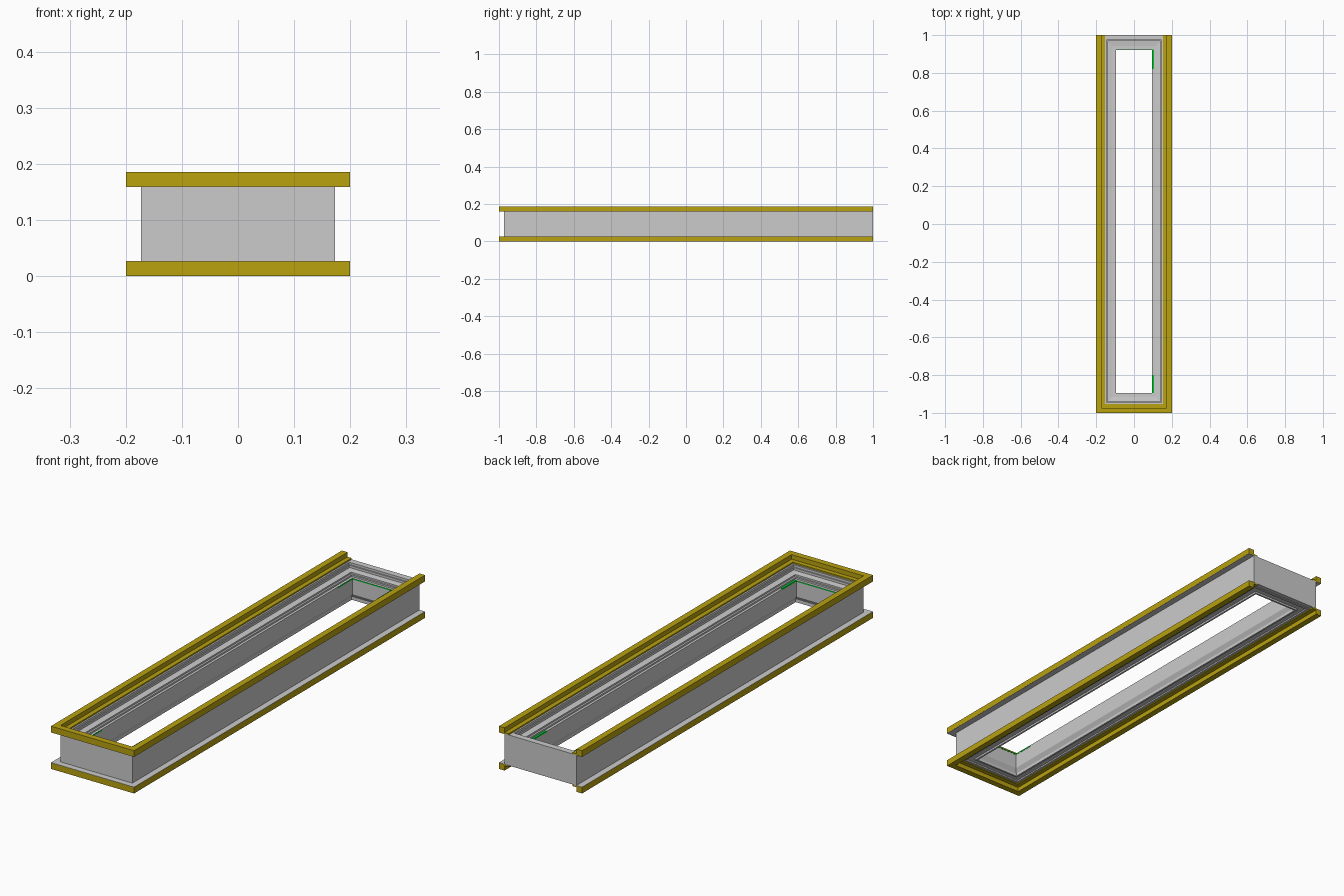
import bpy, bmesh

if "Cube" in bpy.data.objects:
    bpy.data.objects.remove(bpy.data.objects["Cube"])

X, Y0, Y1 = 0.173, -0.973, 1.0   # outer faces of the frame walls
H = 0.186


def material(name, rgb):
    m = bpy.data.materials.new(name)
    m.diffuse_color = (*rgb, 1)
    m.use_nodes = True
    m.node_tree.nodes["Principled BSDF"].inputs["Base Color"].default_value = m.diffuse_color
    return m


YELLOW = material("yellow", (0.48, 0.36, 0.005))
GREEN = material("green", (0.0, 0.6, 0.03))


def sweep(name, profile, closed, mat=None):
    """Run a (inset, z) profile round the frame: full ring, or U open at the back."""
    bm = bmesh.new()
    n = len(profile)
    rows = [[] for _ in range(4)]
    for d, z in profile:
        back = Y1 - d if closed else Y1
        pts = [(-X + d, back), (-X + d, Y0 + d), (X - d, Y0 + d), (X - d, back)]
        for row, (x, y) in zip(rows, pts):
            row.append(bm.verts.new((x, y, z)))
    for i in range(4 if closed else 3):
        a, b = rows[i], rows[(i + 1) % 4]
        for j in range(n):
            k = (j + 1) % n
            bm.faces.new((a[j], b[j], b[k], a[k]))
    if not closed:
        bm.faces.new(rows[0])
        bm.faces.new(rows[3])
    bmesh.ops.recalc_face_normals(bm, faces=bm.faces)
    me = bpy.data.meshes.new(name)
    bm.to_mesh(me)
    bm.free()
    ob = bpy.data.objects.new(name, me)
    bpy.context.collection.objects.link(ob)
    if mat:
        me.materials.append(mat)
    return ob


def box(name, x0, x1, y0, y1, z0, z1, mat):
    bpy.ops.mesh.primitive_cube_add(
        size=1, location=((x0 + x1) / 2, (y0 + y1) / 2, (z0 + z1) / 2))
    ob = bpy.context.object
    ob.name = name
    ob.scale = (x1 - x0, y1 - y0, z1 - z0)
    ob.data.materials.append(mat)


# Main frame: outer wall, stepped inner top, chamfered opening
sweep("frame", [
    (0, 0.027), (0, 0.16), (0.027, 0.16), (0.027, 0.15), (0.032, 0.15),
    (0.032, 0.14), (0.058, 0.137), (0.058, 0.13), (0.066, 0.13),
    (0.066, 0.123), (0.077, 0.123), (0.077, 0.053), (0.066, 0.035),
    (0.066, 0.022), (0.058, 0.022), (0.058, 0.03), (0.03, 0.03),
    (0.03, 0.024), (0.018, 0.024), (0.018, 0.027)], True)

# Yellow rails with an inner ledge, and their grey seats
rail = [(-0.027, 0), (0, 0), (0, 0.02), (0.02, 0.02), (0.02, 0.0265), (-0.027, 0.0265)]
seat = [(-0.0268, 0.0262), (0.002, 0.0262), (0.002, 0.0275), (-0.0268, 0.0275)]
for side, flip in (("bottom", False), ("top", True)):
    place = lambda p: [(d, H - z if flip else z) for d, z in p]
    sweep(side + "_rail", place(rail), False, YELLOW)
    sweep(side + "_rail_seat", place(seat), False)

# Green corner strips on the inner lip
for end, ya, yb in (("front", -0.896, -0.8), ("back", 0.82, 0.923)):
    box(end + "_right_strip", 0.0955, 0.105, ya, yb, 0.119, 0.1245, GREEN)
    box(end + "_left_strip", -0.0965, -0.095, ya, yb, 0.117, 0.1225, GREEN)
    y = ya if end == "front" else yb
    box(end + "_end_strip", -0.096, 0.096, y - 0.001, y + 0.001, 0.118, 0.1225, GREEN)
